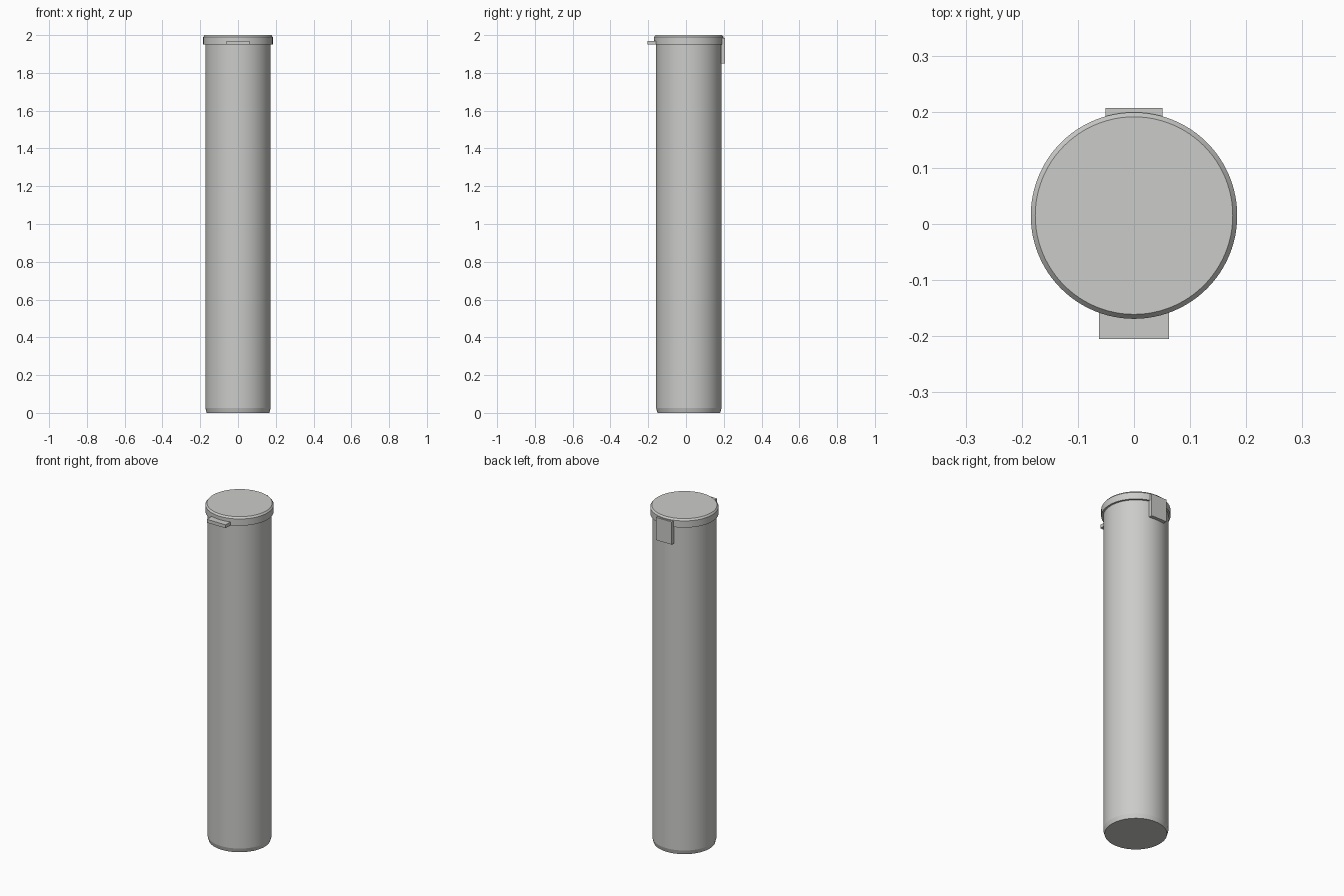
import bpy
import math

cube = bpy.data.objects.get("Cube")
if cube:
    bpy.data.objects.remove(cube, do_unlink=True)

AXIS_Y = 0.015
SIDES = 96

plastic = bpy.data.materials.new("light_grey_plastic")
plastic.use_nodes = True
colour = (0.6, 0.6, 0.585, 1)
plastic.diffuse_color = colour
plastic.node_tree.nodes["Principled BSDF"].inputs["Base Color"].default_value = colour


def finish(name, verts, faces):
    mesh = bpy.data.meshes.new(name)
    mesh.from_pydata(verts, [], faces)
    mesh.materials.append(plastic)
    obj = bpy.data.objects.new(name, mesh)
    bpy.context.collection.objects.link(obj)
    return obj


def lathe(name, profile):
    """Closed solid turned from (radius, height) points, bottom to top."""
    verts = []
    for r, z in profile:
        for i in range(SIDES):
            a = math.tau * i / SIDES
            verts.append((r * math.cos(a), AXIS_Y + r * math.sin(a), z))
    faces = [list(reversed(range(SIDES)))]
    for k in range(len(profile) - 1):
        for i in range(SIDES):
            j = (i + 1) % SIDES
            lo, hi = k * SIDES, (k + 1) * SIDES
            faces.append((lo + i, lo + j, hi + j, hi + i))
    faces.append([len(verts) - SIDES + i for i in range(SIDES)])
    obj = finish(name, verts, faces)
    bpy.ops.object.select_all(action="DESELECT")
    obj.select_set(True)
    bpy.context.view_layer.objects.active = obj
    bpy.ops.object.shade_smooth_by_angle(angle=math.radians(15))


def box(name, half_width, y0, y1, z0, z1):
    bpy.ops.mesh.primitive_cube_add(size=1, location=(0, (y0 + y1) / 2, (z0 + z1) / 2))
    obj = bpy.context.object
    obj.name = name
    obj.scale = (half_width * 2, y1 - y0, z1 - z0)
    bpy.ops.object.transform_apply(location=False, rotation=False, scale=True)
    obj.data.materials.append(plastic)


# Tube with a chamfered foot
lathe("tube_body", [(0.166, 0), (0.173, 0.025), (0.173, 1.96)])

# Overhanging lid with a bevelled top rim
lathe("lid", [(0.184, 1.95), (0.184, 1.99), (0.176, 2.0)])

# Thumb tab at the front and hinge plate at the back
box("thumb_tab", 0.062, -0.205, -0.155, 1.95, 1.97)
box("hinge_plate", 0.051, 0.185, 0.207, 1.85, 1.985)
